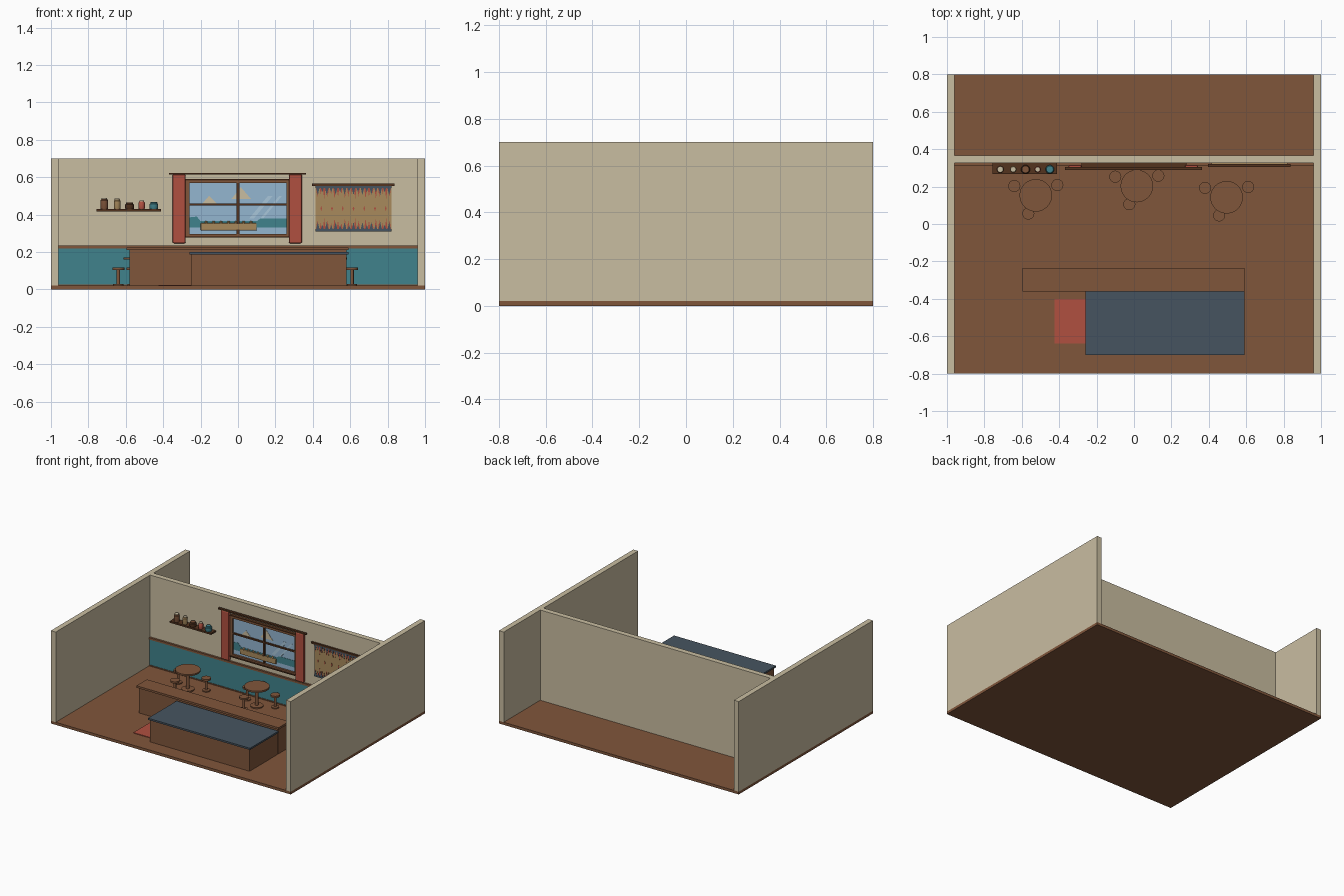
import bpy
import bmesh
import math

if "Cube" in bpy.data.objects:
    bpy.data.objects.remove(bpy.data.objects["Cube"], do_unlink=True)


def material(name, hex_code):
    # sRGB hex to linear colour
    srgb = [int(hex_code[i:i + 2], 16) / 255 for i in (0, 2, 4)]
    lin = [c / 12.92 if c < 0.04 else ((c + 0.055) / 1.055) ** 2.4 for c in srgb]
    m = bpy.data.materials.new(name)
    m.use_nodes = True
    m.diffuse_color = (*lin, 1)
    m.node_tree.nodes["Principled BSDF"].inputs["Base Color"].default_value = (*lin, 1)
    return m


WOOD = material("warm wood", "80563B")
DARK = material("dark wood", "54341F")
CREAM = material("cream plaster", "C9BDA1")
TEAL = material("teal paint", "40828C")
RED = material("red cloth", "B05040")
SLATE = material("slate", "465460")
SKY = material("sky blue", "94B6D0")
PALE = material("pale glare", "A9C6DA")
TAN = material("tan", "A88A5C")


def finish(name, bm, mat, smooth=False):
    bmesh.ops.recalc_face_normals(bm, faces=bm.faces)
    mesh = bpy.data.meshes.new(name)
    bm.to_mesh(mesh)
    bm.free()
    mesh.materials.append(mat)
    ob = bpy.data.objects.new(name, mesh)
    bpy.context.collection.objects.link(ob)
    if smooth:
        bpy.ops.object.select_all(action="DESELECT")
        ob.select_set(True)
        bpy.context.view_layer.objects.active = ob
        bpy.ops.object.shade_smooth_by_angle(angle=math.radians(35))
    return ob


def box(name, xs, ys, zs, mat, bevel=0):
    bm = bmesh.new()
    bmesh.ops.create_cube(bm, size=1)
    for v in bm.verts:
        for i, (lo, hi) in enumerate((xs, ys, zs)):
            v.co[i] = lo if v.co[i] < 0 else hi
    ob = finish(name, bm, mat)
    if bevel:
        mod = ob.modifiers.new("soft edges", "BEVEL")
        mod.width, mod.segments = bevel, 2
    return ob


def lathe(name, x, y, profile, mat, sides=32):
    # Spin a radius/height profile about a vertical axis
    bm = bmesh.new()
    rings = [[bm.verts.new((x + r * math.cos(2 * math.pi * k / sides),
                            y + r * math.sin(2 * math.pi * k / sides), z))
              for k in range(sides)] for r, z in profile]
    for a, b in zip(rings, rings[1:]):
        for k in range(sides):
            n = (k + 1) % sides
            bm.faces.new((a[k], a[n], b[n], b[k]))
    bm.faces.new(rings[0])
    bm.faces.new(rings[-1])
    return finish(name, bm, mat, True)


def plates(name, outlines, y, mat, depth=0.002):
    # Flat x/z outlines given a little thickness, facing the front
    bm = bmesh.new()
    for pts in outlines:
        front = [bm.verts.new((px, y, pz)) for px, pz in pts]
        back = [bm.verts.new((px, y + depth, pz)) for px, pz in pts]
        bm.faces.new(front)
        bm.faces.new(back)
        for k in range(len(pts)):
            n = (k + 1) % len(pts)
            bm.faces.new((front[k], front[n], back[n], back[k]))
    return finish(name, bm, mat)


# Room shell
WALL = 0.325
box("floor", (-1, 1), (-0.8, 0.8), (0, 0.02), WOOD)
for side, x in (("right", -0.98), ("left", 0.98)):
    box(side + "_wall", (x - 0.02, x + 0.02), (-0.8, 0.8), (0.02, 0.7), CREAM)
box("back_wall", (-0.96, 0.96), (WALL, 0.365), (0.02, 0.7), CREAM)
box("wainscot", (-0.96, 0.96), (0.317, WALL), (0.02, 0.22), TEAL)
box("wainscot_rail", (-0.96, 0.96), (0.31, WALL), (0.22, 0.235), WOOD)
box("skirting", (-0.96, 0.96), (0.313, WALL), (0.02, 0.027), WOOD)

# Bar counter, front bench and mat
box("counter_body", (-0.58, 0.58), (-0.35, -0.245), (0.02, 0.21), WOOD)
box("counter_top", (-0.595, 0.59), (-0.36, -0.235), (0.21, 0.225), WOOD)
box("bench_body", (-0.25, 0.58), (-0.69, -0.36), (0.02, 0.187), WOOD)
box("bench_top", (-0.26, 0.59), (-0.7, -0.36), (0.187, 0.2), SLATE)
box("floor_mat", (-0.425, -0.2), (-0.64, -0.4), (0.02, 0.025), RED)


# Round tables, each with three stools
def pedestal(name, x, y, top, radius, foot, post, thick):
    lathe(name, x, y, [(foot, 0.02), (foot, 0.028), (post, 0.03), (post, top - thick),
                       (radius, top - thick), (radius, top)], WOOD)


for i, (x, y) in enumerate(((-0.525, 0.153), (0.015, 0.203), (0.495, 0.143))):
    pedestal(f"table_{i + 1}", x, y, 0.172, 0.087, 0.045, 0.012, 0.012)
    for j, (dx, dy) in enumerate(((-0.115, 0.05), (0.115, 0.055), (-0.04, -0.097))):
        pedestal(f"stool_{i + 1}_{j + 1}", x + dx, y + dy, 0.118, 0.032, 0.027, 0.009, 0.013)

# Wall shelf with jars
box("shelf", (-0.757, -0.412), (0.268, WALL), (0.417, 0.429), DARK)
jars = ((-0.715, 0.02, 0.055, WOOD, CREAM), (-0.646, 0.018, 0.052, TAN, CREAM),
        (-0.58, 0.024, 0.032, DARK, WOOD), (-0.515, 0.017, 0.042, RED, CREAM),
        (-0.45, 0.023, 0.035, TEAL, TEAL))
for i, (x, r, h, mat, lid) in enumerate(jars):
    z = 0.429
    lathe(f"jar_{i + 1}", x, 0.292, [(r * 0.9, z), (r, z + 0.005), (r, z + h - 0.008),
                                     (r * 0.8, z + h - 0.003), (r * 0.8, z + h)], mat, 20)
    lathe(f"jar_lid_{i + 1}", x, 0.292, [(r * 0.75, z + h), (r * 0.75, z + h + 0.004)], lid, 20)

# Window: painted view, then frame and bars
box("window_sky", (-0.265, 0.265), (0.318, WALL), (0.295, 0.575), SKY)
plates("window_sea", [[(-0.262, 0.33), (0.262, 0.33), (0.262, 0.38), (0.12, 0.38),
                       (0.1, 0.365), (-0.2, 0.365), (-0.22, 0.39), (-0.262, 0.385)]], 0.316, TEAL)
plates("window_peaks", [[(-0.035, 0.483), (0.07, 0.483), (0.015, 0.547)],
                        [(-0.19, 0.46), (-0.115, 0.46), (-0.155, 0.5)]], 0.316, CREAM)
plates("window_glare", [[(x, 0.38), (x + w, 0.38), (x + w + 0.1, 0.5), (x + 0.1, 0.5)]
                        for x, w in ((0.06, 0.025), (0.12, 0.015))], 0.316, PALE)
box("window_boat", (-0.2, 0.1), (0.306, 0.318), (0.315, 0.355), TAN, 0.005)
for k in range(7):
    lathe(f"boat_knob_{k + 1}", -0.17 + k * 0.04, 0.312,
          [(0.007, 0.352), (0.008, 0.36), (0.004, 0.367)], TAN, 10)
for side, s in (("right", -1), ("left", 1)):
    a, b = sorted((s * 0.26, s * 0.28))
    box("window_jamb_" + side, (a, b), (0.303, WALL), (0.28, 0.588), WOOD)
for name, lo, hi in (("head", 0.57, 0.588), ("foot", 0.28, 0.297)):
    box("window_" + name, (-0.26, 0.26), (0.303, WALL), (lo, hi), WOOD)
box("window_cap", (-0.28, 0.28), (0.301, WALL), (0.583, 0.59), DARK)
box("window_sill", (-0.28, 0.28), (0.298, WALL), (0.277, 0.285), DARK)
box("window_mullion", (-0.007, 0.007), (0.306, 0.318), (0.295, 0.575), DARK)
box("window_crossbar", (-0.26, 0.26), (0.307, 0.318), (0.448, 0.459), DARK)

# Curtains on a rod
for side, x in (("right", -0.315), ("left", 0.307)):
    box("curtain_" + side, (x - 0.035, x + 0.035), (0.29, 0.316), (0.247, 0.615), RED, 0.007)
box("curtain_rod", (-0.37, 0.363), (0.288, 0.306), (0.614, 0.624), DARK)

# Woven hanging with toothed borders and a row of small diamonds
X0, X1, Z0, Z1 = 0.415, 0.82, 0.31, 0.555
box("hanging_cloth", (X0, X1), (0.317, WALL), (Z0, Z1), TAN)
box("hanging_rod", (0.395, 0.837), (0.306, 0.32), (0.554, 0.566), DARK)


def teeth(name, count, base, lengths, y, mat):
    step = (X1 - X0) / count
    tri = []
    for k in range(count):
        x = X0 + k * step
        tri.append([(x, base), (x + step, base), (x + step / 2, base + lengths[k % len(lengths)])])
    plates(name, tri, y, mat)


for edge, base, s in (("top", Z1, -1), ("bottom", Z0, 1)):
    teeth(f"hanging_red_teeth_{edge}", 22, base, [s * h for h in (0.06, 0.045, 0.07)], 0.315, RED)
    teeth(f"hanging_slate_teeth_{edge}", 17, base, [s * h for h in (0.05, 0.035)], 0.313, SLATE)
    a, b = sorted((base, base + s * 0.012))
    box(f"hanging_band_{edge}", (X0, X1), (0.313, 0.318), (a, b), SLATE)
mid = (Z0 + Z1) / 2
plates("hanging_diamonds", [[(x, mid - 0.013), (x + 0.005, mid), (x, mid + 0.013), (x - 0.005, mid)]
                            for x in [X0 + 0.03 + k * 0.0575 for k in range(7)]], 0.315, RED)
